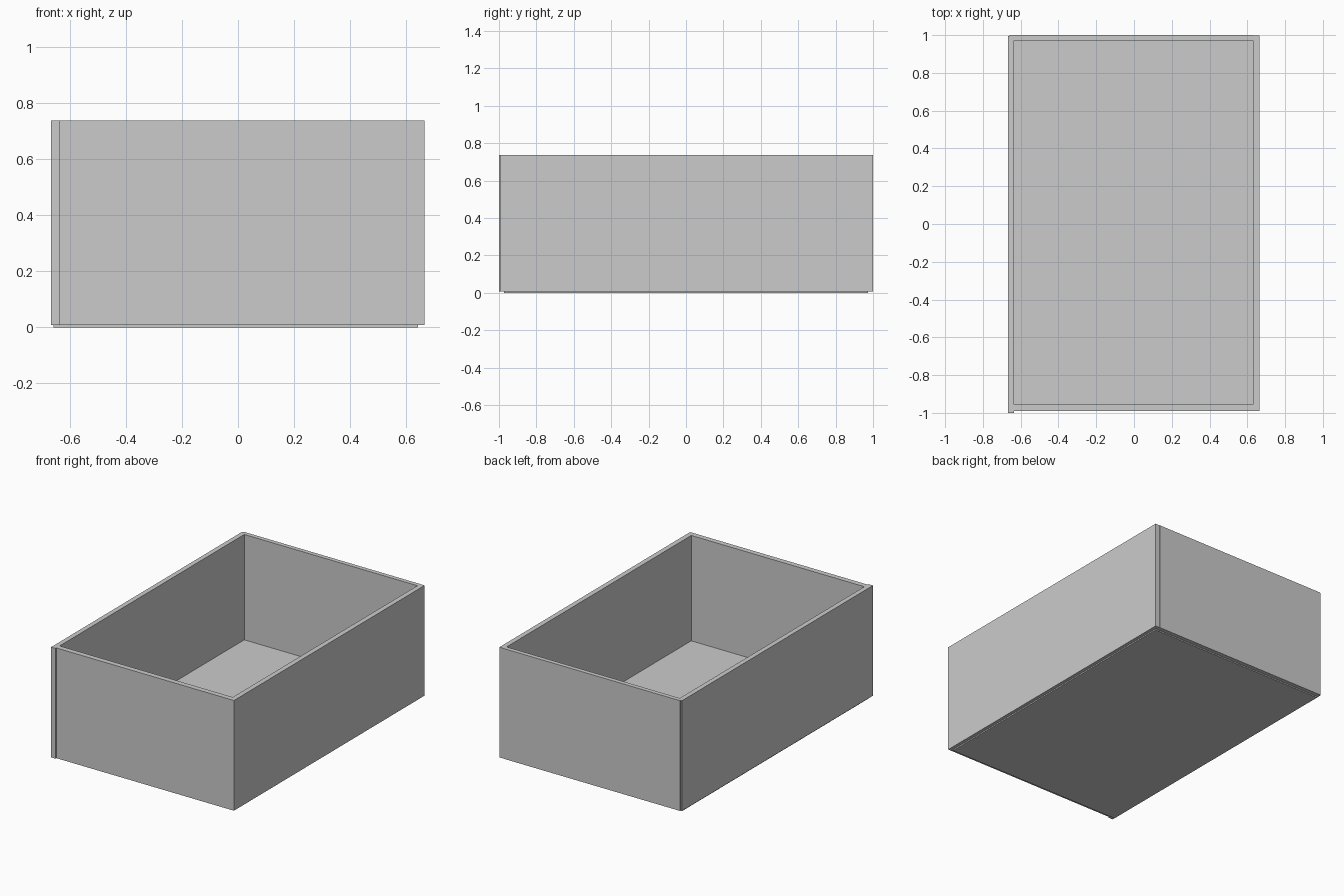
import bpy

if "Cube" in bpy.data.objects:
    bpy.data.objects.remove(bpy.data.objects["Cube"])


def board(name, x, y, z):
    """Rectangular board spanning the given (min, max) ranges."""
    spans = (x, y, z)
    bpy.ops.mesh.primitive_cube_add(size=1, location=[(a + b) / 2 for a, b in spans])
    obj = bpy.context.object
    obj.name = name
    obj.scale = [b - a for a, b in spans]
    bpy.ops.object.transform_apply(location=False, rotation=False, scale=True)
    return obj


WALL_Z = (0.008, 0.736)

# Floor panel, slightly proud of the walls underneath
board("floor_panel", (-0.658, 0.641), (-0.972, 0.972), (0.0, 0.04))

# Side boards; the left one projects a little past the front
board("left_side", (-0.666, -0.634), (-1.0, 0.994), WALL_Z)
board("right_side", (0.631, 0.664), (-0.991, 0.999), WALL_Z)

# End boards fitted between and behind the sides
board("front_end", (-0.634, 0.631), (-0.991, -0.956), WALL_Z)
board("back_end_core", (-0.634, 0.631), (0.971, 1.0), WALL_Z)
board("back_end_lip", (-0.658, -0.634), (0.994, 1.0), WALL_Z)
